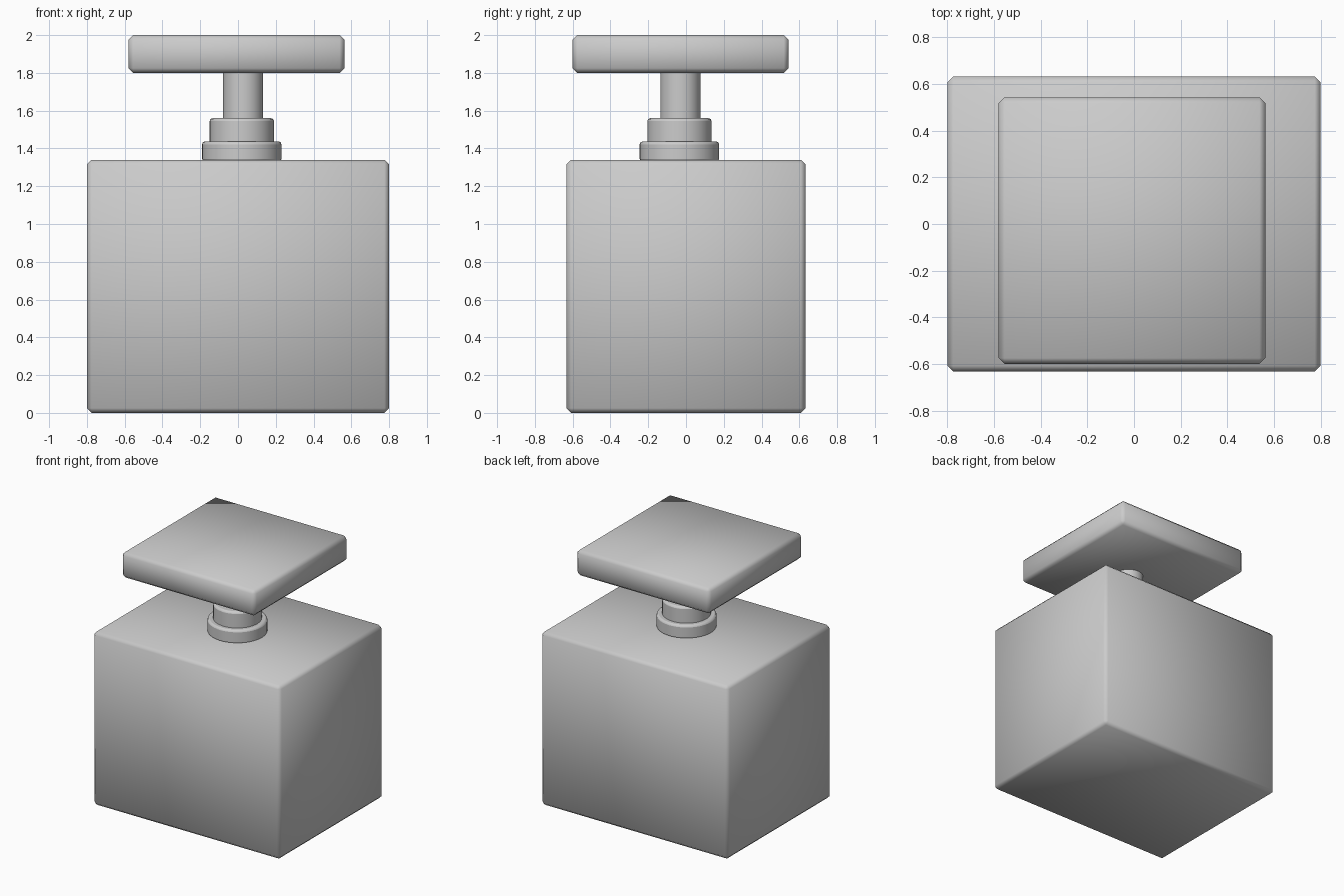
import bpy

if "Cube" in bpy.data.objects:
    bpy.data.objects.remove(bpy.data.objects["Cube"])


def finish(obj, name, bevel, segments, smooth_all):
    obj.name = name
    if bevel:
        mod = obj.modifiers.new("edge_bevel", "BEVEL")
        mod.width = bevel
        mod.segments = segments
        mod.limit_method = "ANGLE"
    if smooth_all:
        bpy.ops.object.shade_smooth()
    else:
        bpy.ops.object.shade_smooth_by_angle()


def box(name, x0, x1, y0, y1, z0, z1, bevel):
    bpy.ops.mesh.primitive_cube_add(
        size=1, location=((x0 + x1) / 2, (y0 + y1) / 2, (z0 + z1) / 2))
    obj = bpy.context.object
    obj.scale = (x1 - x0, y1 - y0, z1 - z0)
    bpy.ops.object.transform_apply(location=False, rotation=False, scale=True)
    finish(obj, name, bevel, 1, True)


def disc(name, x, y, radius, z0, z1, bevel):
    bpy.ops.mesh.primitive_cylinder_add(
        vertices=48, radius=radius, depth=z1 - z0, location=(x, y, (z0 + z1) / 2))
    finish(bpy.context.object, name, bevel, 2, False)


# Bottle body and square cap, both with small chamfered edges
box("bottle_body", -0.80, 0.80, -0.633, 0.633, 0.0, 1.34, 0.025)
box("square_cap", -0.58, 0.563, -0.60, 0.543, 1.80, 2.0, 0.025)

# Stepped round neck, slightly off centre
disc("neck_collar", 0.02, -0.035, 0.21, 1.33, 1.437, 0.015)
disc("neck_ring", 0.02, -0.035, 0.17, 1.34, 1.56, 0.015)
disc("neck_stem", 0.027, -0.03, 0.106, 1.35, 1.81, 0)
